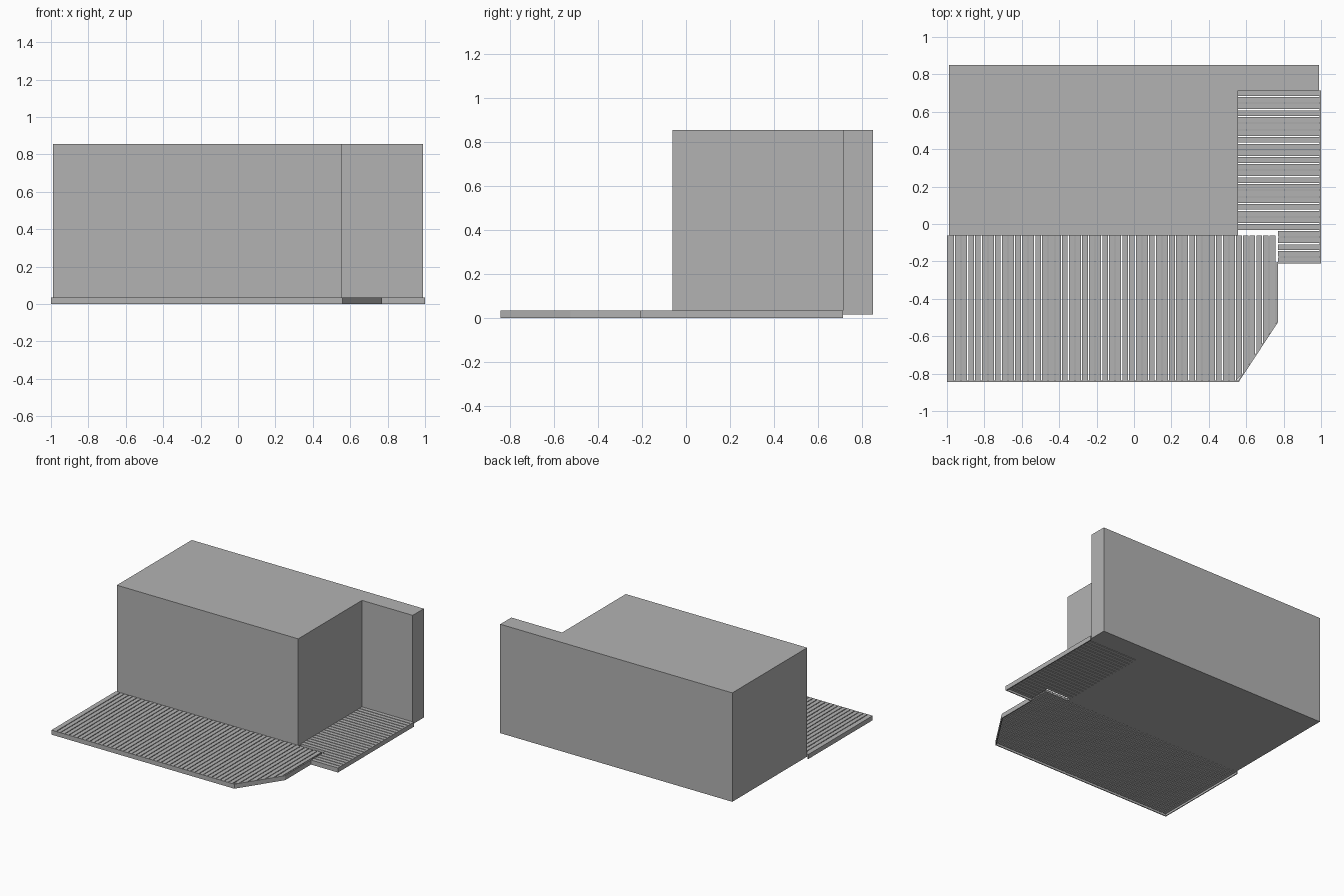
import bpy
import bmesh
from mathutils import Vector

cube = bpy.data.objects.get("Cube")
if cube:
    bpy.data.objects.remove(cube, do_unlink=True)

grey = bpy.data.materials.new("plain grey")
grey.use_nodes = True
grey.diffuse_color = (0.45, 0.45, 0.45, 1)
grey.node_tree.nodes["Principled BSDF"].inputs["Base Color"].default_value = (0.45, 0.45, 0.45, 1)


def prisms(name, outlines, bottom, top):
    """One object made of upright prisms, each from a flat outline."""
    bm = bmesh.new()
    for outline in outlines:
        low = [bm.verts.new((x, y, bottom)) for x, y in outline]
        high = [bm.verts.new((x, y, top)) for x, y in outline]
        bm.faces.new(low)
        bm.faces.new(high)
        for i in range(len(low)):
            j = (i + 1) % len(low)
            bm.faces.new((low[i], low[j], high[j], high[i]))
    bmesh.ops.recalc_face_normals(bm, faces=bm.faces)
    mesh = bpy.data.meshes.new(name)
    bm.to_mesh(mesh)
    bm.free()
    mesh.materials.append(grey)
    obj = bpy.data.objects.new(name, mesh)
    bpy.context.collection.objects.link(obj)
    return obj


def inset(path, distance):
    """Offset an open path to its left, with mitred corners."""
    pts = [Vector(p) for p in path]
    normals = []
    for a, b in zip(pts, pts[1:]):
        d = (b - a).normalized()
        normals.append(Vector((-d.y, d.x)))
    result = []
    for i, p in enumerate(pts):
        before = normals[max(i - 1, 0)]
        after = normals[min(i, len(normals) - 1)]
        result.append(p + (before + after) * distance / (1 + before.dot(after)))
    return result


# Key lines of the plan
WALL_FRONT, WALL_SIDE, WALL_RETURN = -0.062, 0.557, 0.715
DECK_FRONT, DECK_SIDE, STEP_Y = -0.845, 0.77, -0.21
CORNER_X, CORNER_Y = 0.56, -0.525
DECK_TOP, BOARD_BOTTOM = 0.035, 0.016
TRIM, PITCH, GAP = 0.007, 0.0358, 0.006

# House block with a recessed corner
prisms("house_block", [[
    (-0.99, WALL_FRONT), (WALL_SIDE, WALL_FRONT), (WALL_SIDE, WALL_RETURN),
    (0.99, WALL_RETURN), (0.99, 0.85), (-0.99, 0.85)]], BOARD_BOTTOM, 0.856)

# Trim boards around the outer edge of both decks
edge = [(-1, WALL_FRONT), (-1, DECK_FRONT), (-0.23, DECK_FRONT), (CORNER_X, DECK_FRONT),
        (DECK_SIDE, CORNER_Y), (DECK_SIDE, STEP_Y), (1, STEP_Y), (1, WALL_RETURN)]
inner = inset(edge, TRIM)
prisms("deck_trim", [[edge[i], edge[i + 1], inner[i + 1], inner[i]]
                     for i in range(len(edge) - 1)], 0, DECK_TOP)


# Front deck boards, cut along the slanted corner
def front_limit(x):
    slope = (CORNER_Y - DECK_FRONT) / (DECK_SIDE - CORNER_X)
    return max(DECK_FRONT + TRIM, DECK_FRONT + (x - CORNER_X) * slope + TRIM * 1.8)


boards = []
x = -1 + TRIM
while x < DECK_SIDE - TRIM:
    end = min(x + PITCH - GAP, DECK_SIDE - TRIM)
    boards.append([(x, front_limit(x)), (end, front_limit(end)),
                   (end, WALL_FRONT), (x, WALL_FRONT)])
    x += PITCH
prisms("front_deck_boards", boards, BOARD_BOTTOM, DECK_TOP)

# Side deck boards, shortened where they meet the front deck
boards = []
y = WALL_RETURN
while y > STEP_Y + TRIM:
    low = max(y - PITCH + GAP, STEP_Y + TRIM)
    start = WALL_SIDE if low > WALL_FRONT else DECK_SIDE
    boards.append([(start, low), (1 - TRIM, low), (1 - TRIM, y), (start, y)])
    y -= PITCH
prisms("side_deck_boards", boards, BOARD_BOTTOM, DECK_TOP)
